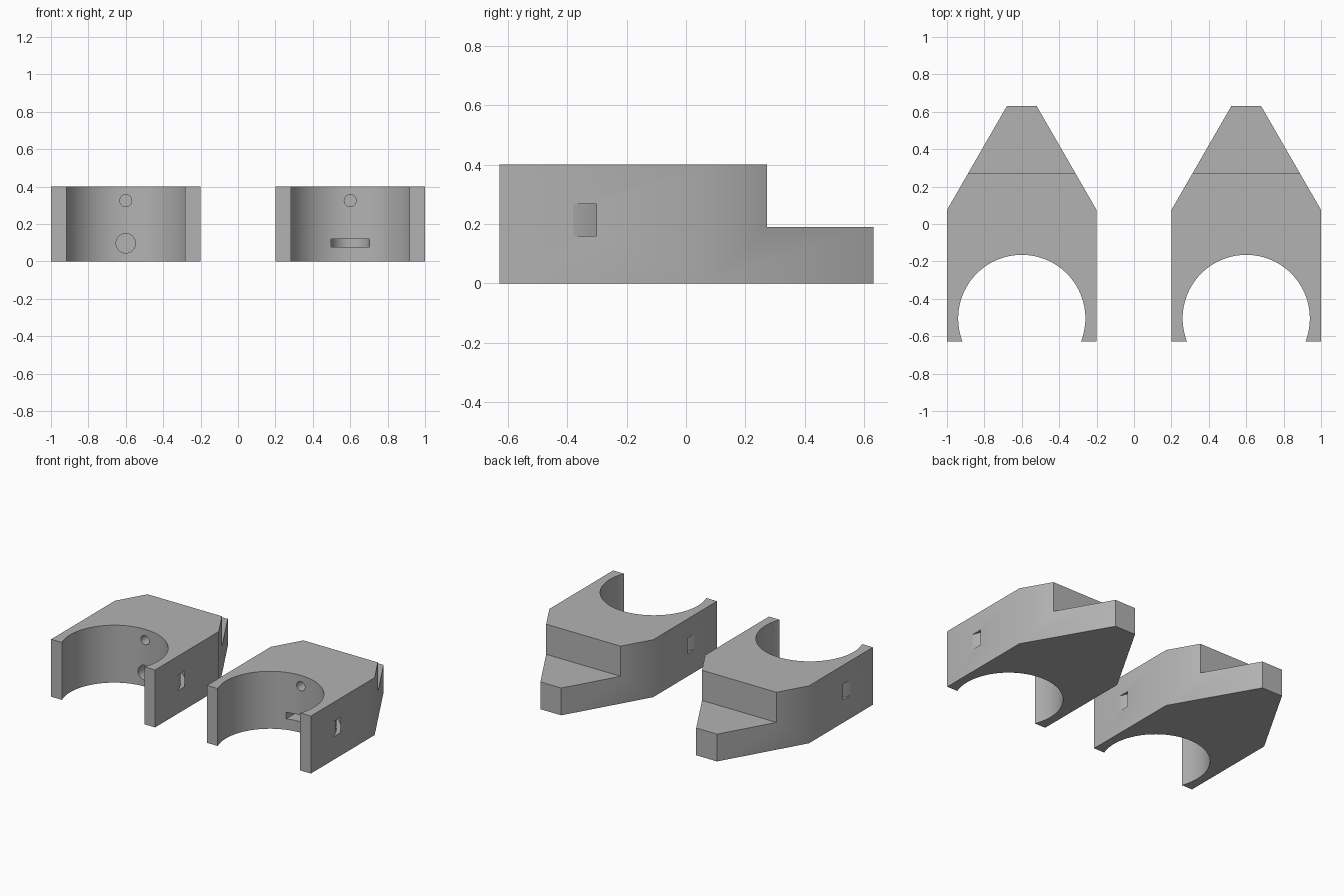
import bpy, bmesh
from math import sin, cos, pi, radians
from mathutils import Matrix

if "Cube" in bpy.data.objects:
    bpy.data.objects.remove(bpy.data.objects["Cube"], do_unlink=True)

BORE_Y, BORE_R = -0.505, 0.34
HEIGHT = 0.4

grey = bpy.data.materials.new("plain_grey")
grey.use_nodes = True
colour = (0.45, 0.45, 0.45, 1)
grey.diffuse_color = colour
grey.node_tree.nodes["Principled BSDF"].inputs["Base Color"].default_value = colour


def arc(radius, start, end, count, x=0, y=0):
    steps = [radians(start + (end - start) * i / count) for i in range(count + 1)]
    return [(x + radius * cos(a), y + radius * sin(a)) for a in steps]


def prism(name, outline, z0, z1, x=0, matrix=None):
    """Extrude a plan outline from z0 to z1."""
    bm = bmesh.new()
    face = bm.faces.new([bm.verts.new((px, py, z0)) for px, py in outline])
    grown = bmesh.ops.extrude_face_region(bm, geom=[face])["geom"]
    top = [v for v in grown if isinstance(v, bmesh.types.BMVert)]
    bmesh.ops.translate(bm, verts=top, vec=(0, 0, z1 - z0))
    bmesh.ops.recalc_face_normals(bm, faces=bm.faces)
    if matrix:
        bm.transform(matrix)
    mesh = bpy.data.meshes.new(name)
    bm.to_mesh(mesh)
    bm.free()
    mesh.materials.append(grey)
    obj = bpy.data.objects.new(name, mesh)
    obj.location.x = x
    bpy.context.collection.objects.link(obj)
    return obj


def cut(body, cutter):
    cutter.hide_render = True
    mod = body.modifiers.new("cut", "BOOLEAN")
    mod.operation, mod.solver, mod.object = "DIFFERENCE", "EXACT", cutter
    bpy.context.view_layer.objects.active = body
    bpy.ops.object.modifier_apply(modifier=mod.name)
    bpy.data.objects.remove(cutter, do_unlink=True)


def blind_hole(x, z, radius, y0, y1):
    turn = Matrix.Translation((0, 0, z)) @ Matrix.Rotation(pi / 2, 4, "X")
    return prism("hole_cutter", arc(radius, 0, 350, 35), -y1, -y0, x, turn)


def clamp(name, x):
    # Tapered block
    half = [(0.4, -0.627), (0.4, 0.075), (0.08, 0.63)]
    body = prism(name, half + [(-px, py) for px, py in reversed(half)], 0, HEIGHT, x)
    # Round bore open at the front
    cut(body, prism("bore_cutter", arc(BORE_R, 0, 357, 119, 0, BORE_Y), -0.1, 0.5, x))
    # Lowered step at the rear
    step = [(-0.6, 0.272), (0.6, 0.272), (0.6, 0.8), (-0.6, 0.8)]
    cut(body, prism("step_cutter", step, 0.19, 0.5, x))
    # Curved strap channel running round the bore
    channel = arc(0.419, 0, 180, 72, 0, BORE_Y) + arc(0.449, 180, 0, 72, 0, BORE_Y)
    cut(body, prism("channel_cutter", channel, 0.16, 0.267, x))
    # Small upper hole
    cut(body, blind_hole(x, 0.325, 0.032, -0.3, 0.0))
    return body


# Right clamp with a round socket
right = clamp("right_clamp", -0.6)
cut(right, blind_hole(-0.6, 0.097, 0.052, -0.3, 0.0))

# Left clamp with a flat round-ended pocket
left = clamp("left_clamp", 0.6)
pocket = [(-0.102, -0.3), (0.102, -0.3)] + arc(0.102, 0, 180, 32, 0, -0.1)
cut(left, prism("pocket_cutter", pocket, 0.076, 0.121, 0.6))

for obj in (right, left):
    bpy.ops.object.select_all(action="DESELECT")
    obj.select_set(True)
    bpy.context.view_layer.objects.active = obj
    bpy.ops.object.shade_smooth_by_angle(angle=radians(30))
